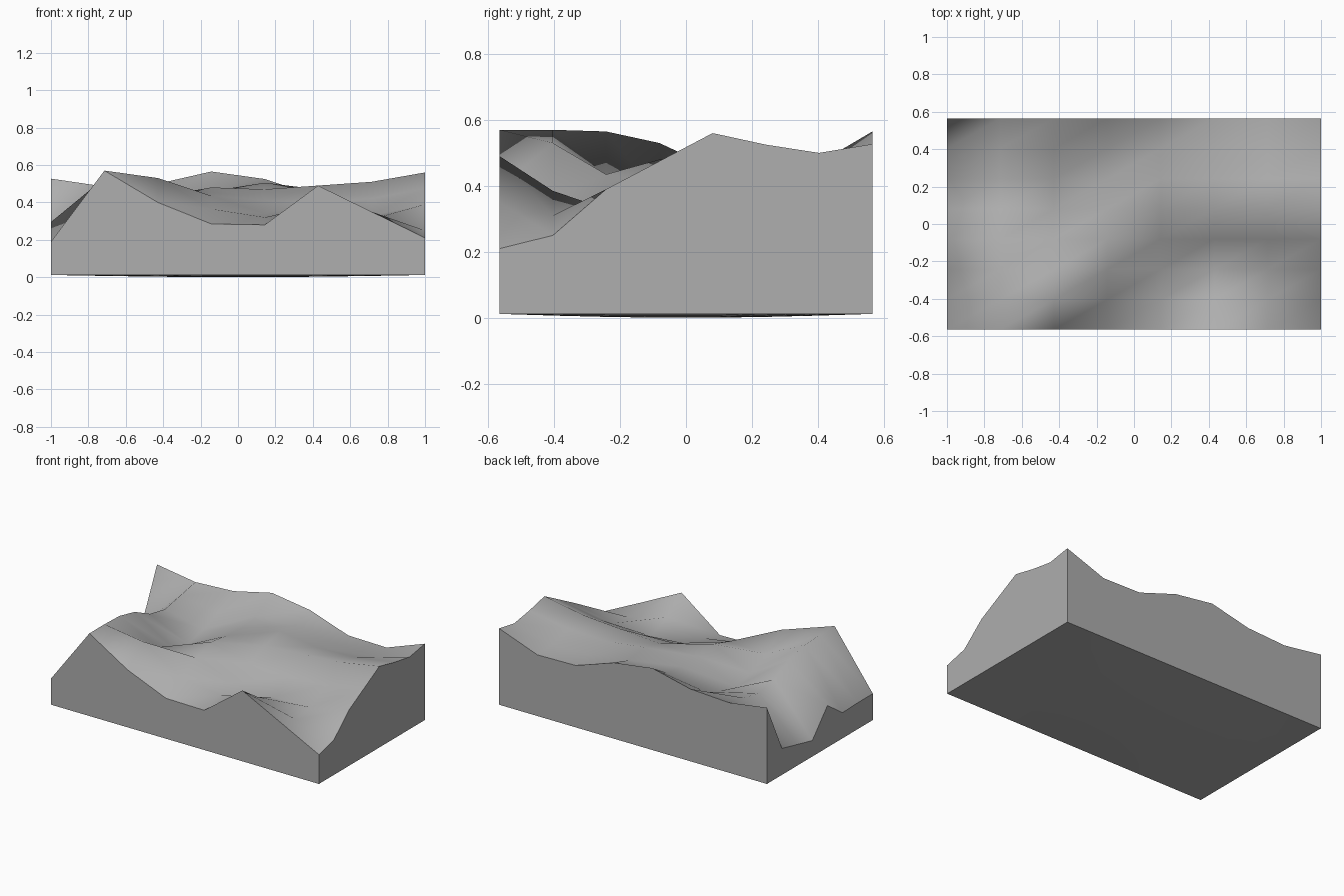
import bpy
import bmesh
import math

default_cube = bpy.data.objects.get("Cube")
if default_cube:
    bpy.data.objects.remove(default_cube, do_unlink=True)

HALF_X, HALF_Y = 1.0, 0.565
RIM_BASE = 0.012

# Surface heights in hundredths: each row runs left to right, rows run front to back
HEIGHTS = [
    [19, 57, 40, 28.5, 28, 49, 35, 21],
    [19, 57, 53, 36.5, 32, 38.5, 31, 25],
    [18.5, 56.5, 43, 43.5, 34, 32, 33, 39],
    [29.5, 53, 36, 48, 41, 40, 42, 47.5],
    [12, 45.5, 33, 46, 47, 49, 51, 56],
    [15.5, 42.5, 36.5, 45, 50.5, 47, 48, 52.5],
    [19, 45.5, 42, 47, 48, 44, 43, 50],
    [52.7, 48.5, 50, 56.5, 52.5, 43, 42.5, 52.7],
]
COUNT = len(HEIGHTS)
LAST = COUNT - 1


def surface_height(col, row):
    return HEIGHTS[row][col] / 100


def underside_height(col, row):
    """Level rim with a very shallow belly inside it."""
    belly = math.sin(math.pi * col / LAST) * math.sin(math.pi * row / LAST)
    return RIM_BASE * (1 - belly)


def add_layer(bm, height):
    """Grid of vertices, addressed as layer[row][col]."""
    return [[bm.verts.new((HALF_X * (2 * col / LAST - 1),
                           HALF_Y * (2 * row / LAST - 1),
                           height(col, row)))
             for col in range(COUNT)] for row in range(COUNT)]


def fill_layer(bm, layer, flip):
    """Two smooth triangles in every grid cell."""
    for row in range(LAST):
        for col in range(LAST):
            a, b = layer[row][col], layer[row][col + 1]
            c, d = layer[row + 1][col + 1], layer[row + 1][col]
            for tri in ((a, b, c), (a, c, d)):
                face = bm.faces.new(tri[::-1] if flip else tri)
                face.smooth = True


def rim(layer):
    """Boundary vertices, counter-clockwise from the front corner."""
    front = layer[0][:-1]
    right = [line[-1] for line in layer[:-1]]
    back = layer[-1][:0:-1]
    left = [line[0] for line in layer[:0:-1]]
    return front + right + back + left


bm = bmesh.new()

# Rolling top and shallow underside
top = add_layer(bm, surface_height)
bottom = add_layer(bm, underside_height)
fill_layer(bm, top, flip=False)
fill_layer(bm, bottom, flip=True)

# Upright cut sides with hard edges above and below
upper, lower = rim(top), rim(bottom)
for i in range(len(upper)):
    j = (i + 1) % len(upper)
    bm.faces.new((lower[i], lower[j], upper[j], upper[i]))
    for loop in (upper, lower):
        bm.edges.get((loop[i], loop[j])).smooth = False

mesh = bpy.data.meshes.new("terrain_block")
bm.to_mesh(mesh)
bm.free()

# Single plain grey
grey = bpy.data.materials.new("plain_grey")
grey.use_nodes = True
colour = (0.424, 0.424, 0.424, 1)
grey.diffuse_color = colour
grey.node_tree.nodes["Principled BSDF"].inputs["Base Color"].default_value = colour
mesh.materials.append(grey)

terrain = bpy.data.objects.new("terrain_block", mesh)
bpy.context.scene.collection.objects.link(terrain)
